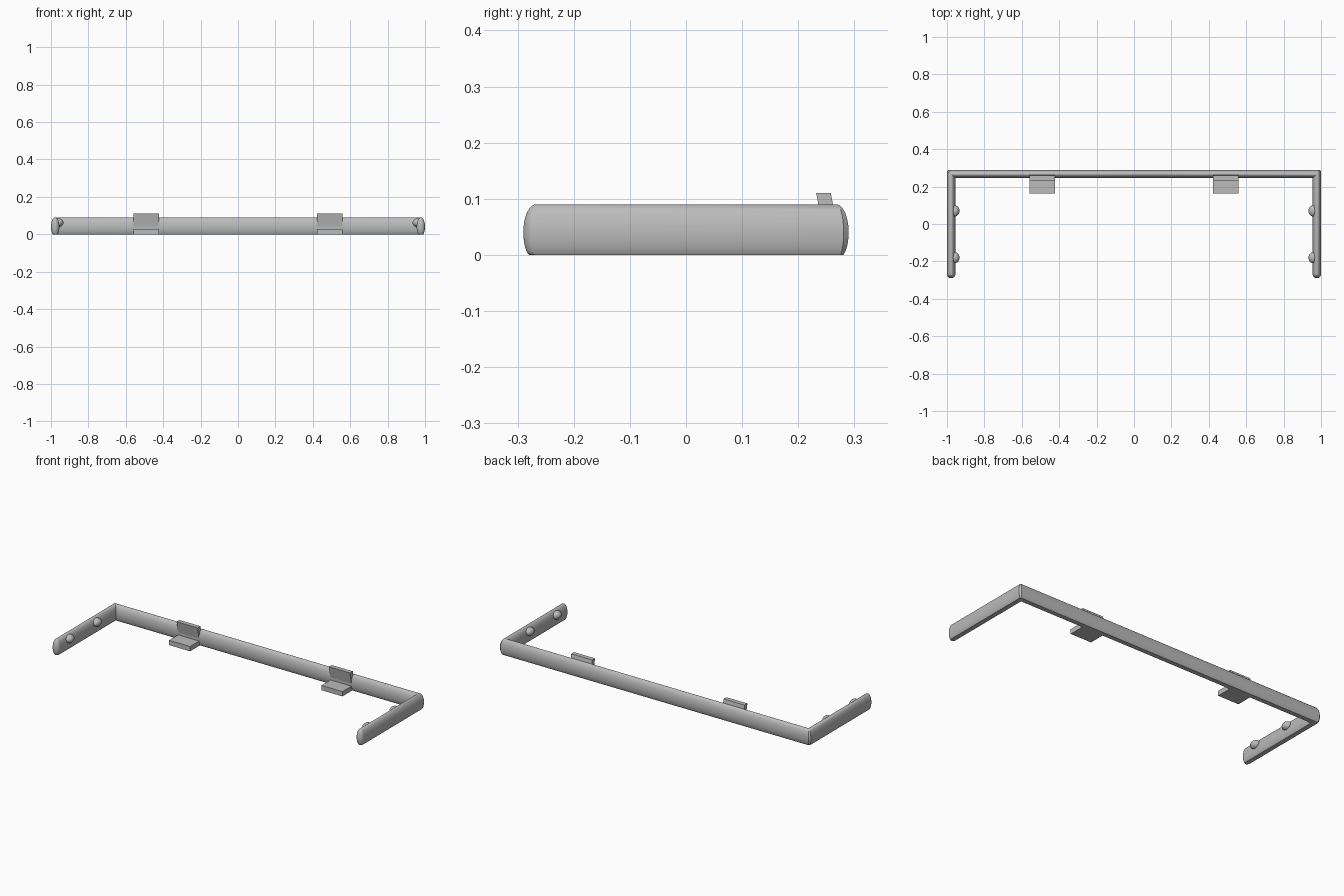
import bpy, bmesh, math

if "Cube" in bpy.data.objects:
    bpy.data.objects.remove(bpy.data.objects["Cube"])

grey = bpy.data.materials.new("plain grey")
grey.use_nodes = True
colour = (0.5, 0.5, 0.5, 1)
grey.diffuse_color = colour
grey.node_tree.nodes["Principled BSDF"].inputs["Base Color"].default_value = colour

HALF_W, HALF_H, MID_Z = 0.0225, 0.05, 0.04
ARM_X, BAR_Y, END_Y = 0.9775, 0.2675, -0.2675
SIDES = 40


def finish(name, bm, smooth=True):
    bmesh.ops.remove_doubles(bm, verts=bm.verts, dist=0.00005)
    bmesh.ops.recalc_face_normals(bm, faces=bm.faces)
    mesh = bpy.data.meshes.new(name)
    bm.to_mesh(mesh)
    bm.free()
    mesh.materials.append(grey)
    ob = bpy.data.objects.new(name, mesh)
    bpy.context.collection.objects.link(ob)
    if smooth:
        bpy.ops.object.select_all(action='DESELECT')
        bpy.context.view_layer.objects.active = ob
        ob.select_set(True)
        bpy.ops.object.shade_smooth_by_angle(angle=math.radians(35))
    return ob


def section(place, scale=1):
    """Oval cross-section with a flat underside, placed by a rule."""
    ring = []
    for i in range(SIDES):
        a = math.tau * i / SIDES
        d = HALF_W * math.cos(a) * scale
        z = max(0, MID_Z + HALF_H * math.sin(a) * scale)
        ring.append((*place(d), z))
    return ring


def cut(d):
    return 0.4 * max(0, d)


# Frame: half of the back bar, a trimmed mitre, one arm and its rounded end
rings = [
    section(lambda d: (0, BAR_Y + d)),
    section(lambda d: (ARM_X + d - cut(d), BAR_Y + d)),
    section(lambda d: (ARM_X + d, BAR_Y + d - cut(d))),
]
for k in range(9):
    t = math.pi / 2 * k / 8
    y = END_Y - HALF_W * math.sin(t)
    rings.append(section(lambda d: (ARM_X + d, y), math.cos(t)))

bm = bmesh.new()
loops = [[bm.verts.new(p) for p in ring] for ring in rings]
for a, b in zip(loops, loops[1:]):
    for i in range(SIDES):
        j = (i + 1) % SIDES
        bm.faces.new((a[i], a[j], b[j], b[i]))
frame = finish("u_shaped_frame", bm)
mirror = frame.modifiers.new("Mirror", 'MIRROR')
mirror.use_clip = True


def prism(name, x, profile, width):
    """Extrude a (y, z) outline along x."""
    bm = bmesh.new()
    face = bm.faces.new([bm.verts.new((x - width / 2, y, z)) for y, z in profile])
    out = bmesh.ops.extrude_face_region(bm, geom=[face])
    moved = [v for v in out["geom"] if isinstance(v, bmesh.types.BMVert)]
    bmesh.ops.translate(bm, verts=moved, vec=(width, 0, 0))
    return finish(name, bm, False)


for side, label in ((1, "left"), (-1, "right")):
    # Bracket: flat ledge and an upright leaning forward
    x = side * 0.49
    prism(label + "_bracket_ledge", x,
          [(0.163, 0), (0.26, 0), (0.26, 0.028), (0.163, 0.028)], 0.135)
    prism(label + "_bracket_upright", x,
          [(0.248, 0.028), (0.274, 0.028), (0.258, 0.11), (0.232, 0.11)], 0.135)

    # Domed studs on the inner face of each arm
    for y, place in ((0.07, "rear"), (-0.18, "front")):
        bm = bmesh.new()
        bmesh.ops.create_uvsphere(bm, u_segments=24, v_segments=12, radius=1)
        bmesh.ops.scale(bm, verts=bm.verts, vec=(0.025, 0.03, 0.023))
        bmesh.ops.translate(bm, verts=bm.verts, vec=(side * 0.958, y, 0.062))
        finish(f"{label}_{place}_stud", bm)
